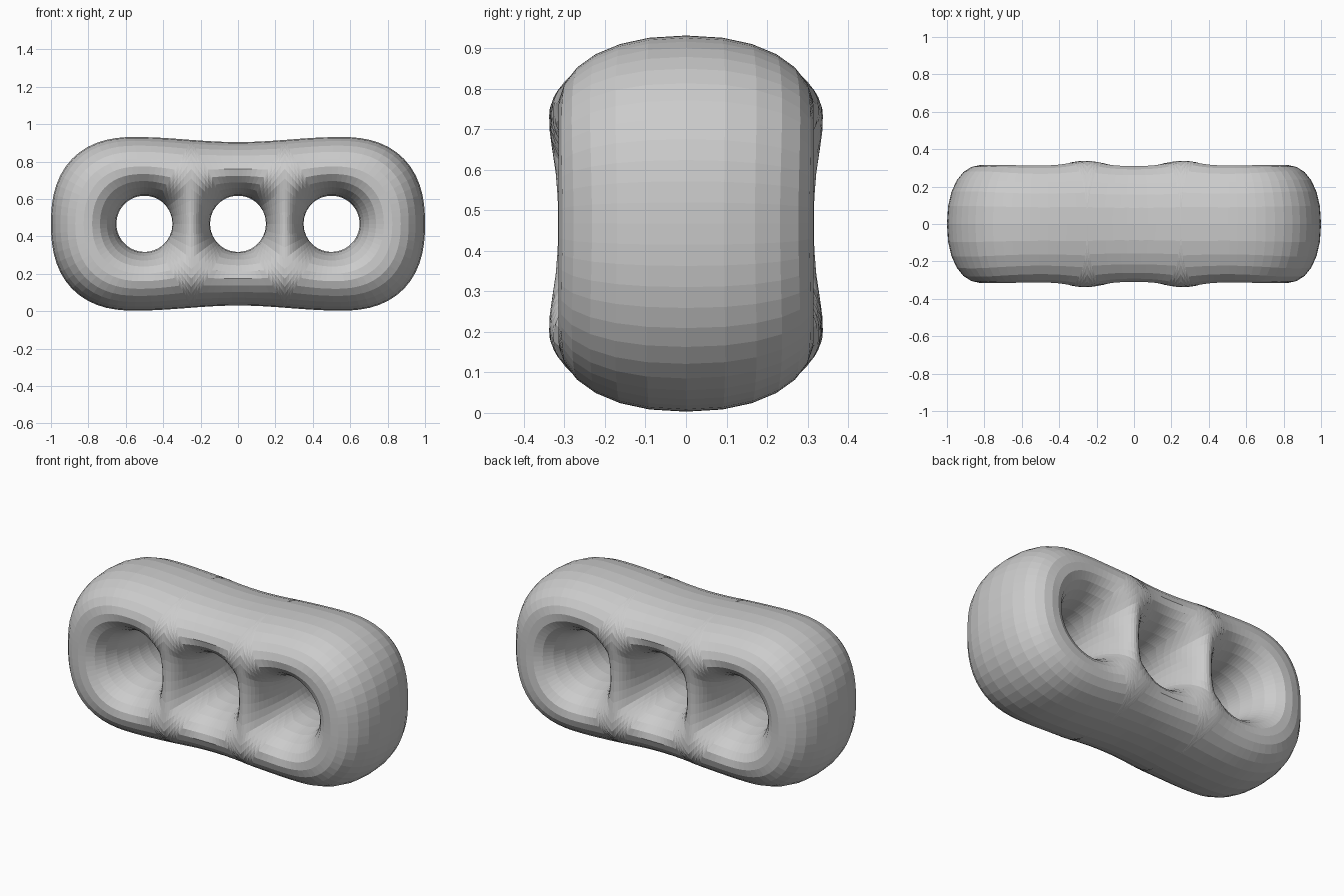
import bpy, bmesh
from math import pi, sin, cos, atan2, exp, hypot

if "Cube" in bpy.data.objects:
    bpy.data.objects.remove(bpy.data.objects["Cube"])

ZC = 0.467          # height of the hole centres
HOLE = 0.15         # hole radius at the mid-plane
WEB = 0.25          # x of the webs between the holes
STEPS = 12          # rings from hole to rim


def half_height(x):
    """Half height of the waisted outline at x."""
    x = abs(x)
    if x < 0.55:
        return 0.437 + 0.027 * sin(pi / 2 * x / 0.55) ** 2
    s = min(1.0, (x - 0.55) / 0.45)
    return 0.464 * max(0.0, 1 - s ** 2.4) ** (1 / 2.4)


outline = [(sin(pi / 2 * i / 400), half_height(sin(pi / 2 * i / 400))) for i in range(401)]
outline += [(1 - 0.02 * (i / 30) ** 2, half_height(1 - 0.02 * (i / 30) ** 2)) for i in range(30)]


def rim_distance(x, z):
    return min(hypot(x - a, z - b) for a, b in
               ((p[0] - abs(x) + x, p[1] - abs(z) + z) for p in outline))


def round_over(s, p):
    s = min(1.0, max(0.0, s))
    return max(0.0, 1 - (1 - s) ** p) ** (1 / p)


def reach_outline(cx, ang):
    """Distance along a ray from the hole centre to the outline."""
    lo, hi = 0.0, 1.5
    for _ in range(45):
        r = (lo + hi) / 2
        x, z = cx + r * cos(ang), r * sin(ang)
        if abs(x) < 1 and abs(z) < half_height(x):
            lo = r
        else:
            hi = r
    return lo


def depth(x, z, d_in, ang, web_sides, on_rim):
    """Half depth of the body at a point."""
    w = 0.155
    for side in web_sides:
        c = cos(ang) * side
        if c > 0.1:
            w = min(w, WEB / c - HOLE)
    bump = exp(-((abs(x) - 0.26) / 0.11) ** 2 - ((abs(z) - 0.26) / 0.12) ** 2)
    d_out = 0.0 if on_rim else rim_distance(x, z)
    return (0.315 + 0.023 * bump) * round_over(d_in / w, 2.0) * round_over(d_out / 0.185, 2.2)


corner_z = half_height(WEB)
corner = atan2(corner_z, WEB)
web_angles = [atan2(corner_z * sin(pi / 2 * i / 11), WEB) for i in range(-11, 12)]


def spread(a, b, n):
    return [a + (b - a) * i / n for i in range(1, n)]


def cell(bm, cx, angles, web_sides):
    """Front and back skin around one hole."""
    rays = []
    for ang, is_web in angles:
        if is_web:
            end = WEB / abs(cos(ang))
            off = abs(atan2(sin(ang), abs(cos(ang)))) / corner
            k = off ** 3
            rim_ray = off > 0.9999
        else:
            end, k, rim_ray = reach_outline(cx, ang), 1.0, True
        ray = []
        for j in range(STEPS + 1):
            t = j / STEPS
            f = k * (1 - cos(pi * t)) / 2 + (1 - k) * (1 - cos(pi / 2 * t))
            d = f * (end - HOLE)
            x, z = cx + (HOLE + d) * cos(ang), (HOLE + d) * sin(ang)
            y = depth(x, z, d, ang, web_sides, rim_ray and j == STEPS)
            ray.append((x, y, z))
        rays.append(ray)
    n = len(rays)
    for sy in (-1, 1):
        grid = [[bm.verts.new((x, sy * y, z + ZC)) for x, y, z in ray] for ray in rays]
        for i in range(n):
            a, b = grid[i], grid[(i + 1) % n]
            for j in range(STEPS):
                q = [a[j], a[j + 1], b[j + 1], b[j]]
                bm.faces.new(q if sy > 0 else q[::-1])


bm = bmesh.new()
# End holes: one web towards the middle, the rest meets the outline
right = [(pi - a, True) for a in reversed(web_angles)]
right += [(a, False) for a in spread(pi + corner, 3 * pi - corner, 40)]
left = [(a, True) for a in web_angles] + [(a, False) for a in spread(corner, 2 * pi - corner, 40)]
cell(bm, 0.5, right, [-1])
cell(bm, -0.5, left, [1])
# Middle hole: a web on both sides
mid = [(a, True) for a in web_angles]
mid += [(a, False) for a in spread(corner, pi - corner, 12)]
mid += [(pi - a, True) for a in reversed(web_angles)]
mid += [(a, False) for a in spread(pi + corner, 2 * pi - corner, 12)]
cell(bm, 0.0, mid, [-1, 1])

bmesh.ops.remove_doubles(bm, verts=bm.verts, dist=0.0008)
bmesh.ops.recalc_face_normals(bm, faces=bm.faces)
mesh = bpy.data.meshes.new("three_hole_body")
bm.to_mesh(mesh)
bm.free()
body = bpy.data.objects.new("three_hole_body", mesh)
bpy.context.collection.objects.link(body)
